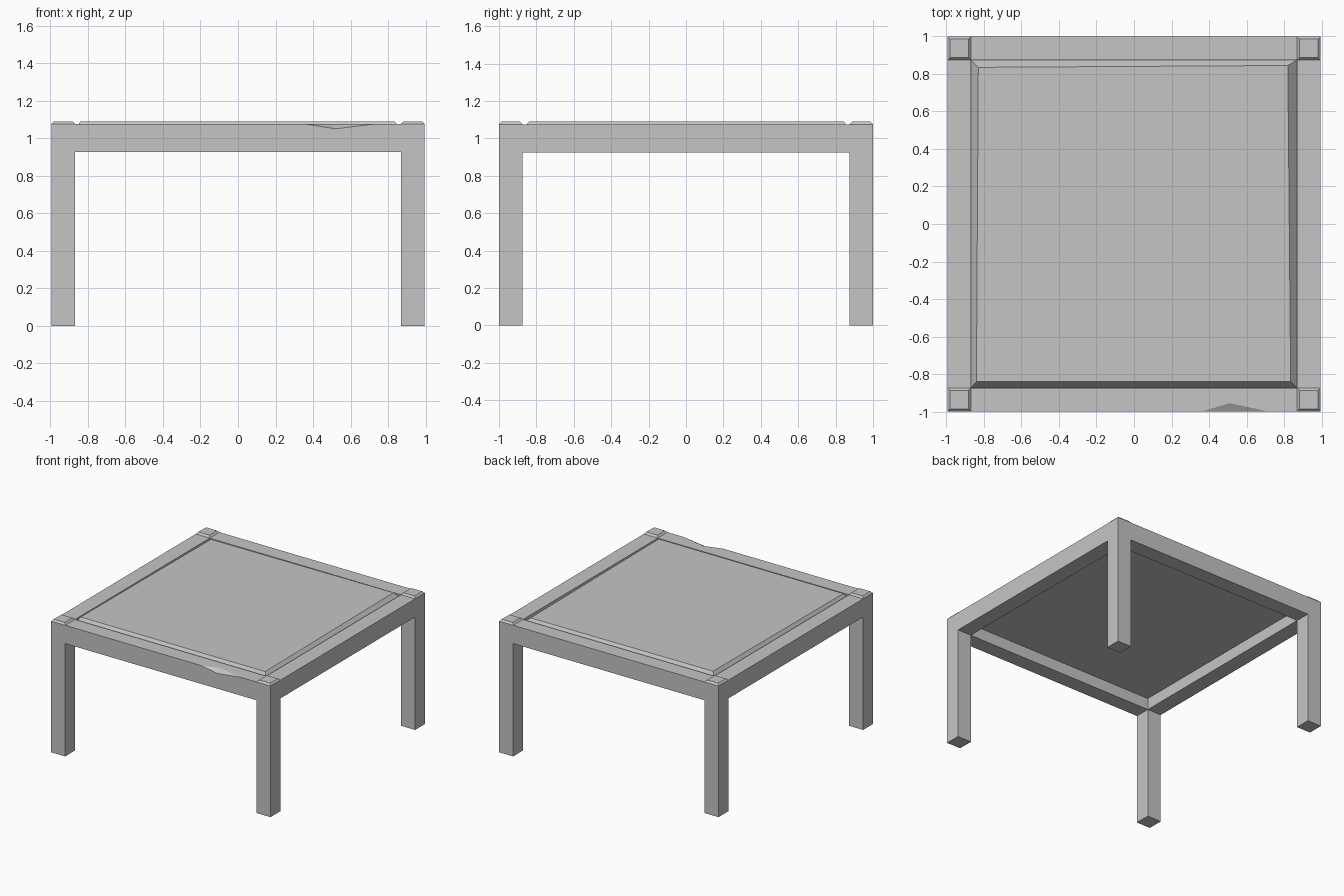
import bpy, bmesh
from mathutils import Vector

if "Cube" in bpy.data.objects:
    bpy.data.objects.remove(bpy.data.objects["Cube"])

HX, HY = 0.995, 1.0      # half size of the table
W = 0.127                # leg and rail width
RAIL_LOW, RAIL_TOP, TOP = 0.925, 1.075, 1.09

grey = bpy.data.materials.new("plain_grey")
grey.use_nodes = True
grey.diffuse_color = (0.56, 0.56, 0.56, 1)
grey.node_tree.nodes["Principled BSDF"].inputs["Base Color"].default_value = grey.diffuse_color


def finish(name, bm):
    bmesh.ops.recalc_face_normals(bm, faces=bm.faces)
    mesh = bpy.data.meshes.new(name)
    bm.to_mesh(mesh)
    bm.free()
    mesh.materials.append(grey)
    ob = bpy.data.objects.new(name, mesh)
    bpy.context.collection.objects.link(ob)
    return ob


def stack(name, levels):
    """Solid through stacked four-corner loops, closed at both ends."""
    bm = bmesh.new()
    loops = [[bm.verts.new((x, y, z)) for x, y in ring] for ring, z in levels]
    for a, b in zip(loops, loops[1:]):
        for i in range(4):
            j = (i + 1) % 4
            bm.faces.new((a[i], a[j], b[j], b[i]))
    bm.faces.new(loops[0][::-1])
    bm.faces.new(loops[-1])
    return finish(name, bm)


def rect(x0, x1, y0, y1, inset=0.0):
    x0, x1, y0, y1 = x0 + inset, x1 - inset, y0 + inset, y1 - inset
    return [(x0, y0), (x1, y0), (x1, y1), (x0, y1)]


# Legs with chamfered caps
for sx, side in ((-1, "right"), (1, "left")):
    for sy, end in ((-1, "front"), (1, "back")):
        cx, cy, h = sx * (HX - W / 2), sy * (HY - W / 2), W / 2
        box = (cx - h, cx + h, cy - h, cy + h)
        stack(f"{end}_{side}_leg", [(rect(*box), 0), (rect(*box), RAIL_TOP),
                                    (rect(*box, inset=0.014), TOP)])

# Rails between the legs
IX, IY = HX - W, HY - W
rails = {
    "front_rail": (-IX, IX, -HY, -IY),
    "back_rail": (-IX, IX, IY, HY),
    "right_rail": (-HX, -IX, -IY, IY),
    "left_rail": (IX, HX, -IY, IY),
}
for name, box in rails.items():
    rails[name] = stack(name, [(rect(*box), RAIL_LOW), (rect(*box), RAIL_TOP)])

# Chipped edge on the front rail
apex = Vector((0.52, -HY, 1.05))
rim = [Vector((x, y, RAIL_TOP)) for x, y in ((0.36, -HY), (0.72, -HY), (0.51, -0.955))]
points = [apex] + [apex + (p - apex) * 1.5 for p in rim]
points += [p - Vector((0, 0.1, 0)) for p in points]
bm = bmesh.new()
for p in points:
    bm.verts.new(p)
hull = bmesh.ops.convex_hull(bm, input=bm.verts)
bmesh.ops.delete(bm, geom=[g for g in hull["geom_interior"] if isinstance(g, bmesh.types.BMVert)],
                 context="VERTS")
cutter = finish("chip_cutter", bm)
cutter.hide_render = True
cutter.hide_set(True)
cut = rails["front_rail"].modifiers.new("chip", "BOOLEAN")
cut.operation = "DIFFERENCE"
cut.solver = "EXACT"
cut.object = cutter

# Table top: slightly uneven raised panel with sloping edges
base = rect(-IX, IX, -IY, IY)
face = [(-0.84, -0.84), (0.835, -0.84), (0.82, 0.845), (-0.83, 0.835)]
stack("top_panel", [(base, 1.02), (base, 1.045), (face, TOP)])
